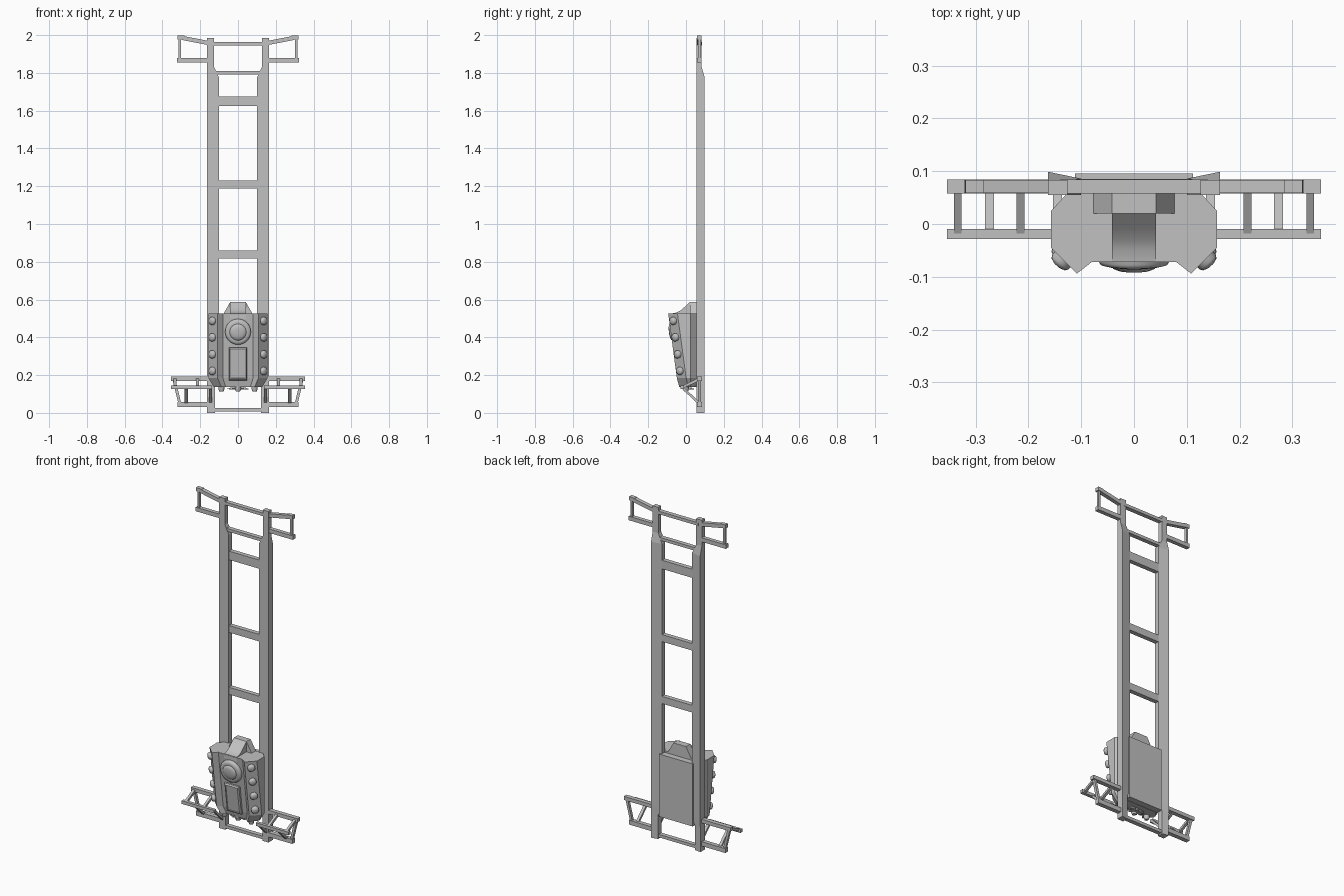
import bpy, bmesh, math
from mathutils import Vector

if "Cube" in bpy.data.objects:
    bpy.data.objects.remove(bpy.data.objects["Cube"])

mat = bpy.data.materials.new("plain_grey")
mat.diffuse_color = (0.535, 0.535, 0.535, 1)
mat.use_nodes = True
mat.node_tree.nodes["Principled BSDF"].inputs["Base Color"].default_value = mat.diffuse_color


def finish(name, bm):
    bmesh.ops.recalc_face_normals(bm, faces=bm.faces)
    me = bpy.data.meshes.new(name)
    bm.to_mesh(me)
    bm.free()
    me.materials.append(mat)
    ob = bpy.data.objects.new(name, me)
    bpy.context.collection.objects.link(ob)
    return ob


def smooth(ob, angle=50):
    bpy.ops.object.select_all(action='DESELECT')
    ob.select_set(True)
    bpy.context.view_layer.objects.active = ob
    bpy.ops.object.shade_smooth_by_angle(angle=math.radians(angle))


def loft(name, rings):
    bm = bmesh.new()
    rs = [[bm.verts.new(p) for p in r] for r in rings]
    n = len(rs[0])
    for a, b in zip(rs, rs[1:]):
        for i in range(n):
            j = (i + 1) % n
            bm.faces.new((a[i], a[j], b[j], b[i]))
    bm.faces.new(rs[0])
    bm.faces.new(rs[-1])
    return finish(name, bm)


def box(name, x0, x1, y0, y1, z0, z1):
    ring = lambda z: [(x0, y0, z), (x1, y0, z), (x1, y1, z), (x0, y1, z)]
    return loft(name, [ring(z0), ring(z1)])


def beam(name, p, q, a, b):
    # square bar from p to q; a = depth (or width for upright bars), b = other side
    p, q = Vector(p), Vector(q)
    d = (q - p).normalized()
    ref = Vector((0, 1, 0)) if abs(d.x) > 0.7 else Vector((1, 0, 0))
    v = d.cross(ref).normalized()
    u = v.cross(d)
    ring = lambda c: [c + u * a / 2 * i + v * b / 2 * j for i, j in ((-1, -1), (1, -1), (1, 1), (-1, 1))]
    return loft(name, [ring(p), ring(q)])


def turned(name, centre, axis, profile, sides=20):
    # stacked rings along an axis: profile = (height, radius)
    rot = Vector(axis).to_track_quat('Z', 'Y').to_matrix()
    c = Vector(centre)
    ring = lambda h, r: [c + rot @ Vector((r * math.cos(t), r * math.sin(t), h))
                         for t in (2 * math.pi * i / sides for i in range(sides))]
    ob = loft(name, [ring(h, r) for h, r in profile])
    smooth(ob)
    return ob


def lean(z):
    # how far the pack front recedes below its top
    return (0.525 - z) * 0.134


Y = 0.071  # frame plane

# Side rails, top arms and lower foot frames
for s, side in ((-1, "left"), (1, "right")):
    rail = [(0, .123, .097, .090), (.14, .123, .097, .090), (.19, .10, .099, .086),
            (1.775, .10, .099, .086), (1.83, .126, .083, .083), (1.985, .126, .083, .083)]
    loft(side + "_rail", [[(s * .163, .055, z), (s * xi, .055, z), (s * xi, yi, z), (s * .163, yo, z)]
                          for z, xi, yo, yi in rail])
    # top arms
    beam(side + "_top_arm", (s * .14, Y, 1.955), (s * .295, Y, 1.985), .024, .022)
    beam(side + "_top_arm_tip", (s * .285, Y, 1.986), (s * .32, Y, 1.988), .024, .022)
    beam(side + "_top_arm_lower", (s * .14, Y, 1.868), (s * .322, Y, 1.868), .024, .024)
    beam(side + "_top_arm_post", (s * .308, Y, 1.87), (s * .308, Y, 1.98), .013, .016)
    # foot frame
    beam(side + "_foot_upper_bar", (s * .14, Y, .181), (s * .354, Y, .181), .026, .022)
    beam(side + "_foot_front_bar", (s * .138, -.019, .135), (s * .354, -.019, .135), .019, .019)
    beam(side + "_foot_lower_bar", (s * .14, Y, .045), (s * .32, Y, .045), .026, .026)
    beam(side + "_foot_post", (s * .308, Y, .05), (s * .34, Y, .18), .015, .016)
    for x in (.215, .334):
        beam(side + "_foot_top_strut", (s * x, -.016, .137), (s * x, Y, .18), .015, .015)
    for x in (.145, .274):
        beam(side + "_foot_diagonal", (s * x, -.016, .132), (s * x, Y, .048), .017, .013)

# Cross pieces
for z, h in ((1.65, .052), (1.209, .042), (.838, .043)):
    box("rung", -.105, .105, .058, .085, z - h / 2, z + h / 2)
beam("top_cross_bar", (-.14, Y, 1.955), (.14, Y, 1.955), .026, .018)
beam("upper_cross_bar", (-.13, Y, 1.80), (.13, Y, 1.80), .026, .018)
beam("bottom_cross_bar", (-.14, Y, .017), (.14, Y, .017), .026, .018)


# Pack body with raised side ridges
def section(z, w, o):
    half = [(.125, .06), (.157, .025), (.157, -.045 + o), (.108, -.094 + o), (.08, -.072 + o)]
    return [(x * w, y, z) for x, y in half] + [(-x * w, y, z) for x, y in reversed(half)]


loft("pack_body", [section(.138, .82, .058), section(.185, 1, lean(.185)), section(.525, 1, 0)])
box("back_plate", -.112, .112, .05, .096, .14, .515)

# Hump on top of the pack, with a curved strap running to the front
loft("pack_hump", [[(-.082, .02, .515), (.082, .02, .515), (.082, .06, .515), (-.082, .06, .515)],
                   [(-.042, .02, .586), (.042, .02, .586), (.042, .06, .586), (-.042, .06, .586)]])
prof = [(-.071, .50), (-.071, .527), (-.05, .531), (-.03, .541), (-.008, .56), (.02, .587), (.058, .587), (.058, .50)]
strap = loft("hump_strap", [[(x, y, z) for y, z in prof] for x in (-.042, .042)])
smooth(strap, 35)

# Round cover on the front
front = (0, -.991, -.133)
turned("round_cover", (0, -.072 + lean(.43), .43), front,
       [(-.01, .068), (.010, .068), (.017, .064), (.020, .052), (.020, .044), (.025, .04), (.029, .03), (.031, .012)], 32)

# Raised front panel
zs = (.172, .345)
fr = lambda g, out: [(x, -.072 + lean(z) - out, z) for x, z in
                     ((-.048 + g, zs[0] + g), (.048 - g, zs[0] + g), (.048 - g, zs[1] - g), (-.048 + g, zs[1] - g))]
loft("front_panel", [fr(0, -.01), fr(0, .012), fr(.006, .02), fr(.011, .02), fr(.012, .017)])

# Knobs down each ridge
for s in (-1, 1):
    for z in (.487, .40, .31, .222):
        turned("side_knob", (s * .135, -.072 + lean(z), z), (s * .66, -.74, -.09),
               [(-.01, .021), (.007, .021), (.013, .017), (.016, .008)], 14)

# Nozzles and thin prongs under the pack
for x in (-.088, 0, .088):
    turned("nozzle", (x, .0, .15), (0, 0, -1), [(0, .016), (.025, .016), (.037, .011)], 10)
for i in range(6):
    a = math.pi * i / 6
    dx, dy = .055 * math.cos(a), .03 * math.sin(a)
    beam("prong", (-dx, .012 - dy, .128), (dx, .012 + dy, .126), .006, .005)
box("under_block", -.04, .04, .0, .03, .125, .14)
